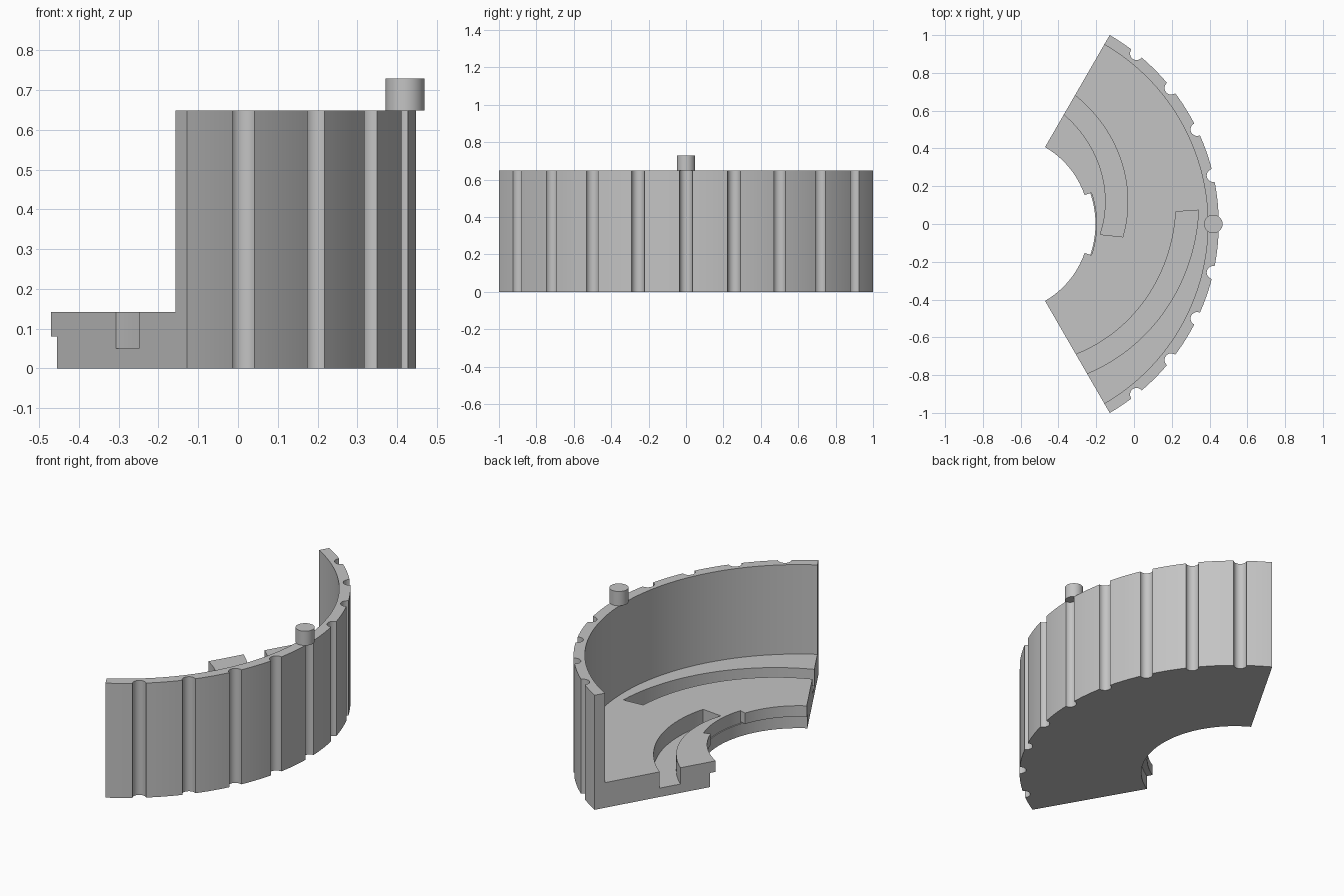
import bpy
import bmesh
import math

if "Cube" in bpy.data.objects:
    bpy.data.objects.remove(bpy.data.objects["Cube"], do_unlink=True)

CX = -0.706                 # x of the common arc centre
R_OUT, R_WALL, R_LIP, R_UNDER, R_NOTCH = 1.1547, 1.097, 0.47, 0.502, 0.508
Z_TOP, Z_BASE, Z_SLOT, Z_LIP = 0.648, 0.142, 0.05, 0.08
GROOVE_R, GROOVE_STEP = 0.035, 360 / 28

grey = bpy.data.materials.new("plain grey")
grey.use_nodes = True
colour = (0.55, 0.55, 0.55, 1)
grey.diffuse_color = colour
grey.node_tree.nodes["Principled BSDF"].inputs["Base Color"].default_value = colour


def polar(r, deg):
    a = math.radians(deg)
    return CX + r * math.cos(a), r * math.sin(a)


def arc(r0, r1, a0, a1, n):
    """Points along an arc whose radius changes evenly from r0 to r1."""
    return [polar(r0 + (r1 - r0) * i / n, a0 + (a1 - a0) * i / n) for i in range(n + 1)]


def prism(name, outline, z0, z1):
    bm = bmesh.new()
    face = bm.faces.new([bm.verts.new((x, y, z0)) for x, y in outline])
    top = bmesh.ops.extrude_face_region(bm, geom=[face])["geom"]
    bmesh.ops.translate(bm, vec=(0, 0, z1 - z0),
                        verts=[v for v in top if isinstance(v, bmesh.types.BMVert)])
    bmesh.ops.recalc_face_normals(bm, faces=bm.faces)
    mesh = bpy.data.meshes.new(name)
    bm.to_mesh(mesh)
    bm.free()
    mesh.materials.append(grey)
    obj = bpy.data.objects.new(name, mesh)
    bpy.context.collection.objects.link(obj)
    return obj


def band(name, inner, outer, a0, a1, z0, z1, n=48):
    """Curved block; inner and outer are (start, end) radii."""
    return prism(name, arc(*outer, a0, a1, n) + arc(*inner, a0, a1, n)[::-1], z0, z1)


def activate(obj):
    bpy.ops.object.select_all(action="DESELECT")
    obj.select_set(True)
    bpy.context.view_layer.objects.active = obj


def cut(obj, cutter):
    mod = obj.modifiers.new("cut", "BOOLEAN")
    mod.operation, mod.solver, mod.object = "DIFFERENCE", "EXACT", cutter
    cutter.hide_render = True
    activate(obj)
    bpy.ops.object.modifier_apply(modifier=mod.name)
    bpy.data.objects.remove(cutter, do_unlink=True)


# Outer outline with nine round vertical grooves
half = math.degrees(GROOVE_R / R_OUT)
outer, start = [], -60
for k in range(-4, 5):
    mid = k * GROOVE_STEP
    outer += arc(R_OUT, R_OUT, start, mid - half, 8)
    gx, gy = polar(R_OUT, mid)
    for i in range(1, 12):
        a = math.radians(mid - 90 - 180 * i / 12)
        outer.append((gx + GROOVE_R * math.cos(a), gy + GROOVE_R * math.sin(a)))
    start = mid + half
outer += arc(R_OUT, R_OUT, start, 60, 8)

# Body: one third of a ring, hollowed to leave a tall wall and a low base
body = prism("ring_segment", outer + arc(R_LIP, R_LIP, 60, -60, 64), 0, Z_TOP)
cut(body, band("well", (0.3, 0.3), (R_WALL, R_WALL), -66, 66, Z_BASE, 1, 96))

# Undercut below the inner lip, and the gap in the lip
cut(body, band("undercut", (0.3, 0.3), (R_UNDER, R_UNDER), -66, 66, -0.1, Z_LIP, 70))
cut(body, band("lip_gap", (0.3, 0.3), (R_NOTCH, R_NOTCH), -19, 19, Z_LIP - 0.01, 0.3, 24))

# Two spiral guide slots in the base, each open at one end face
cut(body, band("inner_slot", (0.53, 0.674), (0.65, 0.791), -6, 62, Z_SLOT, 0.3))
cut(body, band("outer_slot", (0.793, 0.93), (0.910, 1.05), -62, 4, Z_SLOT, 0.3))

# Locating pin on the wall top
pin_outline = [(0.42 + 0.049 * math.cos(math.tau * i / 40), 0.049 * math.sin(math.tau * i / 40))
               for i in range(40)]
pin = prism("locating_pin", pin_outline, Z_TOP, 0.729)

for obj in (body, pin):
    activate(obj)
    bpy.ops.object.shade_smooth_by_angle(angle=math.radians(30))
